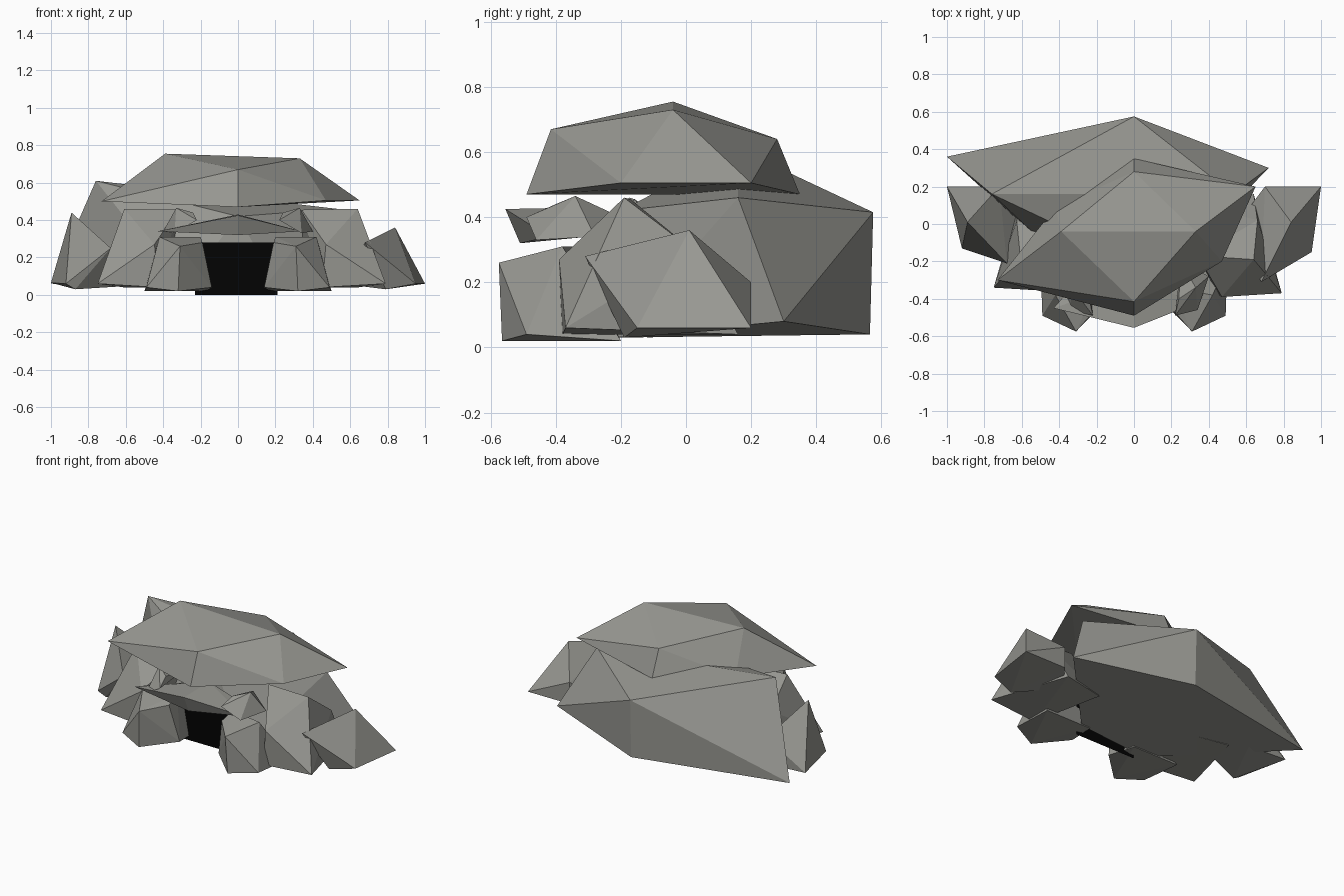
import bpy
import bmesh

default_cube = bpy.data.objects.get("Cube")
if default_cube:
    bpy.data.objects.remove(default_cube, do_unlink=True)


def make_material(name, colour):
    material = bpy.data.materials.new(name)
    material.use_nodes = True
    material.diffuse_color = colour
    shader = material.node_tree.nodes["Principled BSDF"]
    shader.inputs["Base Color"].default_value = colour
    shader.inputs["Roughness"].default_value = .9
    return material


stone = make_material("warm grey stone", (.31, .31, .285, 1))
darkness = make_material("cave darkness", (.001, .001, .001, 1))


def add_object(name, mesh_builder, material):
    """Finish a bmesh as a flat shaded object of one material."""
    mesh = bpy.data.meshes.new(name)
    mesh_builder.to_mesh(mesh)
    mesh_builder.free()
    mesh.materials.append(material)
    result = bpy.data.objects.new(name, mesh)
    bpy.context.scene.collection.objects.link(result)
    return result


def add_rock(name, corners, scale=(1, 1, 1)):
    """Wrap a faceted stone around its corners; a negative x scale mirrors it."""
    builder = bmesh.new()
    for corner in corners:
        builder.verts.new([value * factor for value, factor in zip(corner, scale)])
    hull = bmesh.ops.convex_hull(builder, input=builder.verts)
    loose = set(hull["geom_interior"]) | set(hull["geom_unused"])
    loose_verts = [item for item in loose if isinstance(item, bmesh.types.BMVert)]
    bmesh.ops.delete(builder, geom=loose_verts, context="VERTS")
    bmesh.ops.recalc_face_normals(builder, faces=builder.faces)
    return add_object(name, builder, stone)


# Overhanging roof slab: a lower ring and a smaller upper ring
add_rock("roof_slab", [
    (0, -.49, .47), (.47, -.2, .505), (.65, .2, .505),
    (0, .35, .47), (-.42, .09, .49), (-.73, -.3, .5),
    (0, -.415, .67), (.33, -.04, .73), (0, .28, .64), (-.39, -.04, .755),
])

# Large boulder closing the back of the cave
add_rock("back_boulder", [
    (-.3, -.27, .03), (.22, -.22, .03),
    (.72, .3, .08), (0, .565, .04), (-1, .36, .06),
    (0, -.2, .42), (.53, .16, .46), (0, .575, .415), (-.76, .16, .61),
])

# Wedge shaped stone above the entrance
add_rock("lintel_stone", [
    (-.43, -.45, .34), (0, -.51, .32), (.34, -.42, .34),
    (0, -.555, .425), (.3, -.3, .34), (-.3, -.3, .34), (0, -.3, .43),
])

# Outer wall stones; the right one is taller and narrower
add_rock("left_outer_stone", [
    (1, .2, .06), (.95, -.15, .06), (.79, -.19, .03), (.7, .2, .06),
    (.68, -.31, .28), (.7, .2, .2), (.55, 0, .06), (.84, .01, .36),
])
add_rock("right_outer_stone", [
    (-1, .2, .065), (-.92, -.13, .06), (-.87, -.12, .03), (-.72, .2, .05),
    (-.68, -.21, .25), (-.72, .2, .22), (-.55, 0, .05), (-.89, .01, .44),
])

# Wall stones shared by both sides of the entrance
middle_corners = [
    (.79, -.37, .06), (.45, -.38, .04), (.35, .1, .04), (.64, .16, .04),
    (.47, -.39, .27), (.66, .02, .3), (.34, -.17, .455), (.64, -.19, .46),
]
inner_corners = [
    (.32, -.565, .02), (.49, -.49, .04), (.5, -.2, .02),
    (.14, -.4, .04), (.17, -.2, .02), (.31, -.575, .26),
    (.42, -.38, .31), (.2, -.34, .31), (.19, -.44, .28),
]
# Small wedged stones between the walls and the lintel
chock_corners = [
    (.34, -.46, .33), (.22, -.49, .4), (.24, -.4, .44),
    (.33, -.34, .465), (.4, -.28, .34), (.25, -.2, .4),
]
# The right middle stone stands slightly closer in
for prefix, side, middle_scale in (
    ("left", 1, (1, 1, 1)),
    ("right", -1, (-.95, .92, 1)),
):
    add_rock(prefix + "_middle_stone", middle_corners, middle_scale)
    add_rock(prefix + "_inner_stone", inner_corners, (side, 1, 1))
    add_rock(prefix + "_chock_stone", chock_corners, (side, 1, 1))

# Dark sheet filling the cave mouth
mouth = bmesh.new()
outline = [(-.23, 0), (.21, 0), (.21, .28), (-.23, .28)]
mouth.faces.new([mouth.verts.new((x, -.28, z)) for x, z in outline])
add_object("cave_mouth", mouth, darkness)
